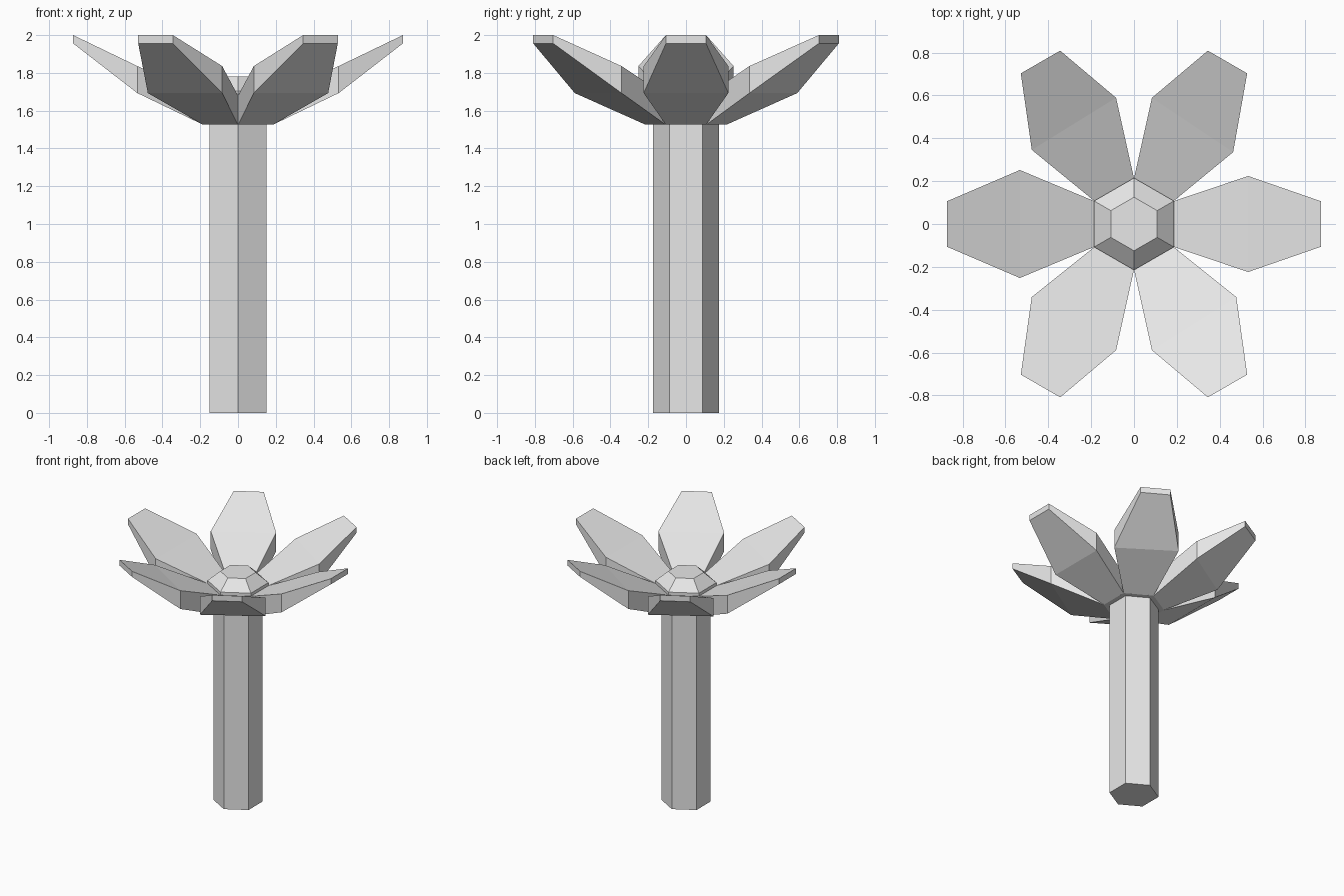
import bpy, bmesh
from math import radians, cos, sin
from mathutils import Matrix, Vector

cube = bpy.data.objects.get("Cube")
if cube:
    bpy.data.objects.remove(cube, do_unlink=True)

# Single plain grey
grey = bpy.data.materials.new("light_grey")
grey.use_nodes = True
grey.diffuse_color = (0.8, 0.8, 0.8, 1)
grey.node_tree.nodes["Principled BSDF"].inputs["Base Color"].default_value = (0.8, 0.8, 0.8, 1)


def loft(name, rings):
    """Skin a series of matching rings and cap both ends."""
    bm = bmesh.new()
    loops = [[bm.verts.new(p) for p in ring] for ring in rings]
    for a, b in zip(loops, loops[1:]):
        for i in range(len(a)):
            j = (i + 1) % len(a)
            bm.faces.new((a[i], a[j], b[j], b[i]))
    bm.faces.new(loops[0][::-1])
    bm.faces.new(loops[-1])
    bmesh.ops.recalc_face_normals(bm, faces=bm.faces)
    mesh = bpy.data.meshes.new(name)
    bm.to_mesh(mesh)
    bm.free()
    mesh.materials.append(grey)
    obj = bpy.data.objects.new(name, mesh)
    bpy.context.collection.objects.link(obj)
    return obj


def hexagon(radius, z):
    angles = [radians(30 + 60 * i) for i in range(6)]
    return [Vector((radius * cos(a), radius * sin(a), z)) for a in angles]


def section(u_right, v_right, u_left, v_left, bottom, top):
    """Cross-section of a petal that points along +x."""
    return [Vector(p) for p in ((u_right, -v_right, bottom), (u_left, v_left, bottom),
                                (u_left, v_left, top), (u_right, -v_right, top))]


# Stem and flower centre
loft("stem", [hexagon(0.175, 0), hexagon(0.175, 1.53)])
loft("flower_centre", [hexagon(0.215, 1.526), hexagon(0.215, 1.704), hexagon(0.125, 1.78)])

# Petals: name, direction, then reach and half width of the right and left corners
petals = [
    ("left_petal", 0, 0.533, 0.224, 0.533, 0.224),
    ("back_left_petal", 60, 0.522, 0.233, 0.552, 0.222),
    ("back_right_petal", 120, 0.552, 0.222, 0.538, 0.24),
    ("right_petal", 180, 0.533, 0.252, 0.533, 0.252),
    ("front_right_petal", 240, 0.534, 0.243, 0.552, 0.222),
    ("front_left_petal", 300, 0.552, 0.222, 0.534, 0.243),
]
for name, angle, *corners in petals:
    turn = Matrix.Rotation(radians(angle), 3, 'Z')
    rings = [section(0.186, 0.107, 0.186, 0.107, 1.526, 1.68),
             section(*corners, 1.693, 1.836),
             section(0.873, 0.106, 0.873, 0.106, 1.956, 2.0)]
    loft(name, [[turn @ p for p in ring] for ring in rings])
